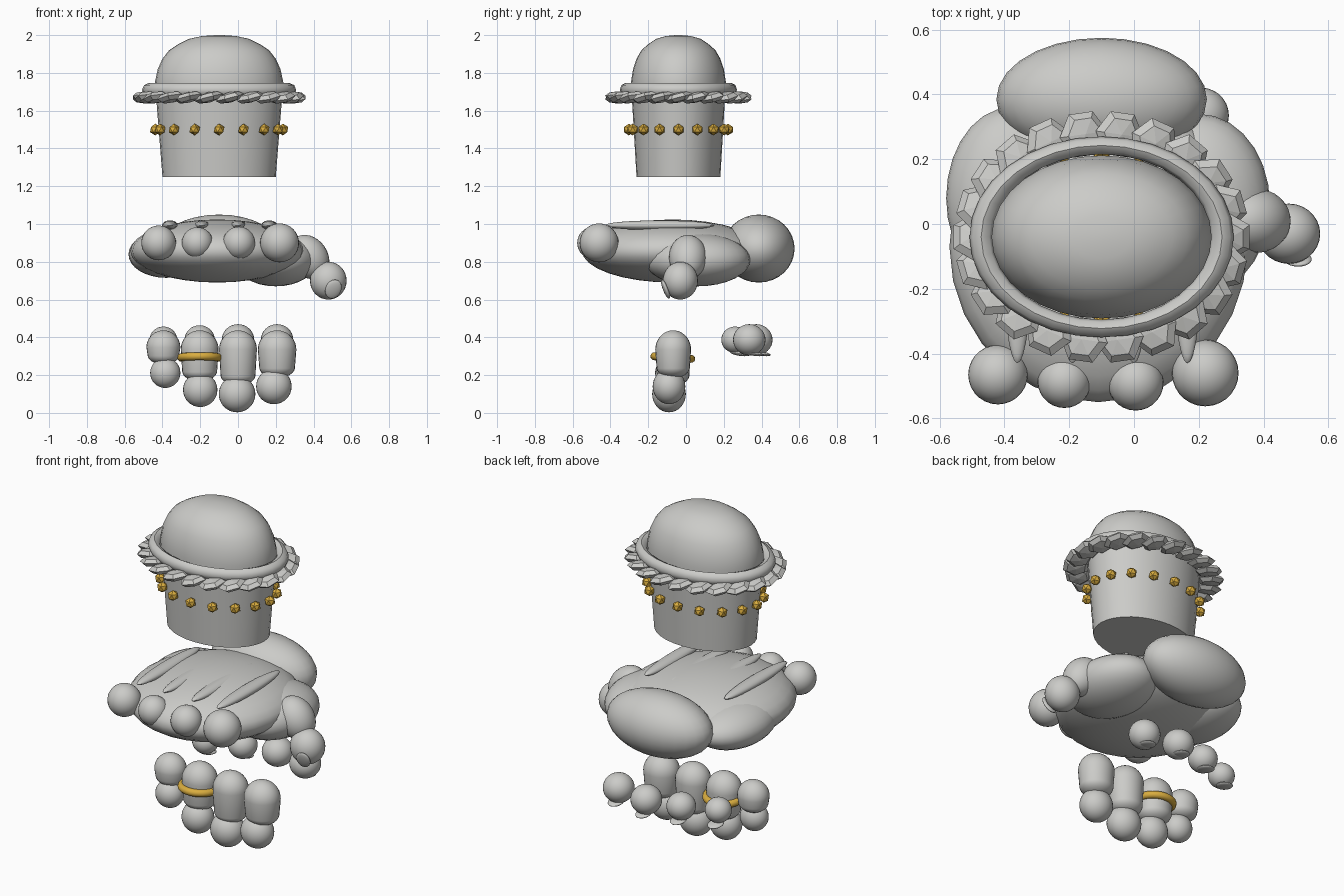
import bpy, bmesh, math
from mathutils import Matrix, Vector, Euler

if "Cube" in bpy.data.objects:
    bpy.data.objects.remove(bpy.data.objects["Cube"], do_unlink=True)


def material(name, color):
    m = bpy.data.materials.new(name)
    m.use_nodes = True
    m.diffuse_color = color
    m.node_tree.nodes["Principled BSDF"].inputs["Base Color"].default_value = color
    return m


GREY = material("pale_grey", (0.6, 0.6, 0.58, 1))
GOLD = material("gold", (0.7, 0.42, 0.05, 1))


def finish(name, bm, mat, smooth=True):
    bmesh.ops.recalc_face_normals(bm, faces=bm.faces)
    mesh = bpy.data.meshes.new(name)
    bm.to_mesh(mesh)
    bm.free()
    mesh.materials.append(mat)
    obj = bpy.data.objects.new(name, mesh)
    bpy.context.collection.objects.link(obj)
    if smooth:
        bpy.ops.object.select_all(action='DESELECT')
        obj.select_set(True)
        bpy.context.view_layer.objects.active = obj
        bpy.ops.object.shade_smooth_by_angle(angle=math.radians(45))
    return obj


def placed(center, radii, rot=(0, 0, 0)):
    return Matrix.LocRotScale(Vector(center), Euler(rot), Vector(radii))


def ellipsoid(name, center, radii, rot=(0, 0, 0)):
    bm = bmesh.new()
    bmesh.ops.create_uvsphere(bm, u_segments=28, v_segments=16, radius=1,
                              matrix=placed(center, radii, rot))
    return finish(name, bm, GREY)


def lathe(name, profile, center, squash, mat, segments=32, closed=False, tilt=0):
    """Revolve (radius, z) points into an elliptical body."""
    bm = bmesh.new()
    rings = []
    for r, z in profile:
        ring = []
        for i in range(segments):
            a = math.tau * i / segments
            ring.append(bm.verts.new((r * math.cos(a), r * squash * math.sin(a), z)))
        rings.append(ring)
    pairs = list(zip(rings, rings[1:]))
    if closed:
        pairs.append((rings[-1], rings[0]))
    else:
        bm.faces.new(rings[0])
        bm.faces.new(rings[-1])
    for low, high in pairs:
        for i in range(segments):
            j = (i + 1) % segments
            bm.faces.new((low[i], low[j], high[j], high[i]))
    bm.transform(placed(center, (1, 1, 1), (tilt, 0, 0)))
    return finish(name, bm, mat)


def circle(radius, tube, steps):
    return [(radius + tube * math.cos(math.tau * i / steps),
             tube * math.sin(math.tau * i / steps)) for i in range(steps)]


CX, CY = -0.10, -0.04

# Sleeve, domed cap and rolled edge
lathe("sleeve", [(0.30, 1.25), (0.335, 1.69)], (CX, CY, 0), 0.74, GREY)
lathe("sleeve_dome", [(0.335, 1.68), (0.34, 1.75), (0.325, 1.82), (0.30, 1.875),
                      (0.265, 1.92), (0.22, 1.95), (0.16, 1.98), (0.09, 1.995), (0.02, 2.0)],
      (CX, CY, 0), 0.74, GREY)
lathe("rolled_edge", circle(0.372, 0.036, 8), (CX, CY, 1.71), 0.76, GREY, closed=True)

# Scalloped frill, one pointed petal repeated around the sleeve
bm = bmesh.new()
PETALS = 22
for i in range(PETALS):
    a = math.tau * i / PETALS
    spot = placed((CX + 0.39 * math.cos(a), CY + 0.32 * math.sin(a), 1.67),
                  (1, 1, 1), (0, 0, a))
    petal = placed((0, 0, 0), (0.077, 0.077, 0.028), (0.25, 0, 0))
    bmesh.ops.create_uvsphere(bm, u_segments=6, v_segments=4, radius=1, matrix=spot @ petal)
finish("frill", bm, GREY, smooth=False)

# Row of beads
bm = bmesh.new()
for i in range(16):
    a = math.tau * i / 16
    bmesh.ops.create_icosphere(bm, subdivisions=1, radius=0.031, matrix=Matrix.Translation(
        (CX + 0.338 * math.cos(a), CY + 0.262 * math.sin(a), 1.5)))
finish("beads", bm, GOLD, smooth=False)

# Palm and its pads
ellipsoid("palm", (-0.11, -0.07, 0.857), (0.46, 0.48, 0.167))
ellipsoid("heel_of_hand", (-0.10, 0.385, 0.87), (0.325, 0.19, 0.18))
ellipsoid("outer_pad", (-0.38, 0.08, 0.84), (0.20, 0.28, 0.125))
ellipsoid("thumb_pad", (0.20, 0.06, 0.81), (0.22, 0.28, 0.14))

# Knuckles and tendons
for i, (x, y, r) in enumerate([(-0.42, -0.465, 0.092), (-0.215, -0.485, 0.083),
                               (0.005, -0.49, 0.086), (0.22, -0.46, 0.103)]):
    ellipsoid(f"knuckle_{i + 1}", (x, y, 0.9), (r, r, r))
for i, x in enumerate([-0.36, -0.19, 0.0, 0.165]):
    ellipsoid(f"tendon_{i + 1}", (x, -0.14, 0.993), (0.042, 0.29, 0.026))

# Thumb
ellipsoid("thumb_base", (0.375, 0.01, 0.825), (0.1, 0.1, 0.125), (0, math.radians(-35), 0))
ellipsoid("thumb_tip", (0.478, -0.03, 0.70), (0.097, 0.093, 0.1))
ellipsoid("thumb_nail", (0.505, -0.108, 0.655), (0.042, 0.014, 0.055), (0.4, 0.3, 0.2))

# Fingers: x, upper radius, lower x, lower z, lower radius, tip y, tip radius
fingers = [(-0.395, 0.09, -0.385, 0.212, 0.08, 0.26, 0.073),
           (-0.203, 0.10, -0.20, 0.122, 0.091, 0.335, 0.08),
           (0.0, 0.10, -0.005, 0.1, 0.097, 0.372, 0.086),
           (0.207, 0.102, 0.19, 0.14, 0.094, 0.335, 0.086)]
for i, (x, r, lx, lz, lr, ty, tr) in enumerate(fingers):
    n = i + 1
    low = lz + 0.045
    top = 0.437
    arc = [math.radians(10 * k) for k in range(9)]
    lower = [(r * 0.93 * math.sin(a + 0.05), low + r * (1 - math.cos(a)) * 0.6) for a in arc]
    upper = [(r * math.cos(a), top - r + r * math.sin(a)) for a in arc]
    upper.append((0.003, top))
    lathe(f"finger_{n}_upper", lower + upper, (x, -0.068, 0), 0.93, GREY, 24)
    ellipsoid(f"finger_{n}_lower", (lx, -0.09, lz), (lr, lr * 0.92, lr))
    ellipsoid(f"fingertip_{n}", (x, ty, 0.387), (tr, tr, tr * 0.96))
    ellipsoid(f"fingernail_{n}", (x, ty + 0.025, 0.314), (0.042, 0.052, 0.012), (-0.15, 0, 0))

# Finger ring
lathe("finger_ring", circle(0.098, 0.021, 12), (-0.203, -0.07, 0.293), 1.0, GOLD,
      closed=True, tilt=-0.07)
